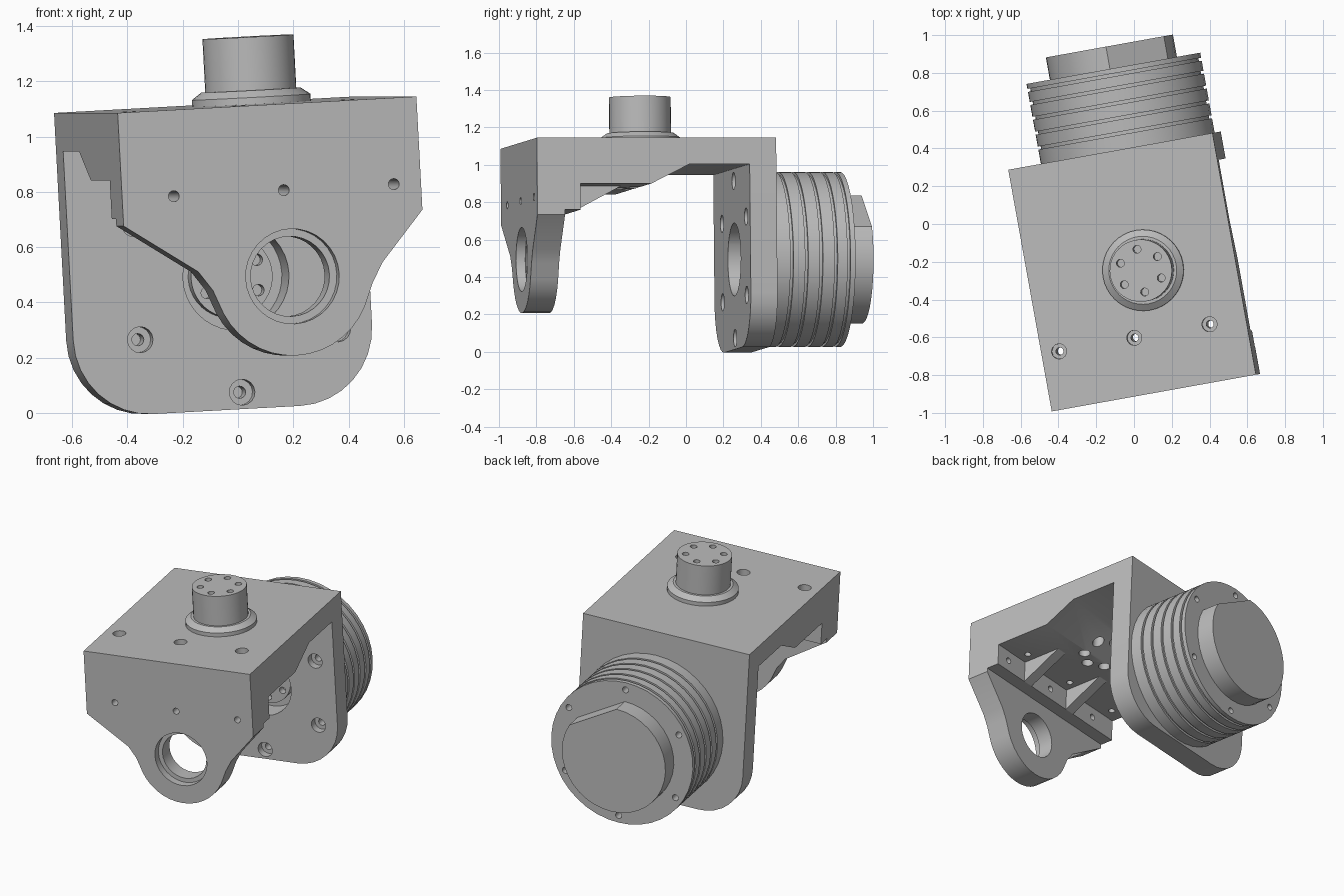
import bpy, bmesh, math
from math import cos, sin, radians
from mathutils import Matrix, Vector

old = bpy.data.objects.get("Cube")
if old:
    bpy.data.objects.remove(old, do_unlink=True)

# Whole assembly is turned about z and rolled slightly; parts use a local frame
# with its origin at the top front edge (x across, y back, z up).
FRAME = (Matrix.Translation((0.105, -0.895, 1.115))
         @ Matrix.Rotation(radians(10.2), 4, 'Z') @ Matrix.Rotation(radians(-3.1), 4, 'Y'))
CX, CZ = 0.06, -0.625      # pivot axis
HALF = 0.55                # half width of the bracket
HUB_Y = 0.65               # top hub position

metal = bpy.data.materials.new("machined grey")
GREY = (0.5, 0.5, 0.5, 1)
metal.use_nodes = True
metal.diffuse_color = GREY
metal.node_tree.nodes["Principled BSDF"].inputs["Base Color"].default_value = GREY


def make(name, bm):
    bmesh.ops.recalc_face_normals(bm, faces=bm.faces)
    mesh = bpy.data.meshes.new(name)
    bm.to_mesh(mesh)
    bm.free()
    mesh.materials.append(metal)
    ob = bpy.data.objects.new(name, mesh)
    bpy.context.scene.collection.objects.link(ob)
    ob.matrix_world = FRAME
    return ob


def extrude(name, points, offset):
    bm = bmesh.new()
    face = bm.faces.new([bm.verts.new(p) for p in points])
    out = bmesh.ops.extrude_face_region(bm, geom=[face])
    verts = [v for v in out["geom"] if isinstance(v, bmesh.types.BMVert)]
    bmesh.ops.translate(bm, verts=verts, vec=offset)
    return make(name, bm)


def spin(bm, profile, base, axis, n=40):
    """Turn a (radius, height) profile around the y or z axis through base."""
    rings = []
    for r, h in profile:
        ring = []
        for i in range(n):
            a = 2 * math.pi * i / n
            p = (r * cos(a), h, r * sin(a)) if axis == 'Y' else (r * cos(a), r * sin(a), h)
            ring.append(bm.verts.new(Vector(base) + Vector(p)))
        rings.append(ring)
    for lo, hi in zip(rings, rings[1:]):
        for i in range(n):
            j = (i + 1) % n
            bm.faces.new((lo[i], lo[j], hi[j], hi[i]))
    bm.faces.new(rings[0])
    bm.faces.new(rings[-1])


def lathe(name, profile, base, axis):
    bm = bmesh.new()
    spin(bm, profile, base, axis)
    return make(name, bm)


def drill(ob, holes):
    """holes: list of (profile, base, axis, sides)."""
    bm = bmesh.new()
    for hole in holes:
        spin(bm, *hole)
    cutter = make("cutter", bm)
    cutter.hide_render = True
    mod = ob.modifiers.new("holes", 'BOOLEAN')
    mod.operation, mod.solver, mod.object = 'DIFFERENCE', 'EXACT', cutter
    bpy.context.view_layer.update()
    result = ob.evaluated_get(bpy.context.evaluated_depsgraph_get())
    ob.data = bpy.data.meshes.new_from_object(result)
    ob.modifiers.clear()
    bpy.data.objects.remove(cutter, do_unlink=True)


def circle(radius, start=30):
    return [(radius * cos(radians(start + 60 * k)), radius * sin(radians(start + 60 * k)))
            for k in range(6)]


def arc(cx, cz, r, a0, a1, steps=14):
    return [(cx + r * cos(radians(a0 + (a1 - a0) * i / steps)),
             cz + r * sin(radians(a0 + (a1 - a0) * i / steps))) for i in range(steps + 1)]


def pin(r, lo, hi):
    return [(r, lo), (r, hi)]


# Top body: stepped underside running to a thick front block
side = [(0, 0), (1.3, 0), (1.3, -.14), (.83, -.14), (.62, -.245), (.235, -.245),
        (.235, -.385), (.15, -.385), (.15, -.41), (0, -.41)]
top_body = extrude("top_body", [(-HALF, y, z) for y, z in side], (2 * HALF, 0, 0))
holes = []
for k in (-1, 0, 1):
    holes.append(([(.02, -.3), (.02, -.05), (.04, -.05), (.04, .05)],
                  (-.05 + .405 * k, .306, 0), 'Z', 16))
    holes.append((pin(.02, -.05, .3), (.045 + .405 * k, 0, -.312), 'Y', 16))
for x, y in circle(.11):
    holes.append((pin(.035, -.4, -.06), (CX + x, HUB_Y + y, 0), 'Z', 16))
drill(top_body, holes)

# Front plate: shoulders narrowing to a round bearing eye
eye = arc(CX, CZ, .287, -25, -155)
outline = ([(HALF, -.41), (CX + .335, -.59), (CX + .295, -.66)] + eye
           + [(CX - .295, -.66), (CX - .345, -.59), (-HALF, -.41)])
front_plate = extrude("front_plate", [(x, 0, z) for x, z in outline], (0, .15, 0))
drill(front_plate, [([(.172, -.05), (.172, .05), (.145, .05), (.145, .25)],
                     (CX, 0, CZ), 'Y', 32)])

# Back plate with rounded lower corners, central bore and bolt holes
r, low = .28, -1.106
outline = ([(-HALF, -.14)] + arc(r - HALF, low + r, r, 180, 270, 8)
           + arc(HALF - r, low + r, r, 270, 360, 8) + [(HALF, -.14)])
back_plate = extrude("back_plate", [(x, 1.155, z) for x, z in outline], (0, .145, 0))
holes = [(pin(.195, -.1, .3), (CX, 1.155, CZ), 'Y', 36)]
for x, z in circle(.42):
    holes.append(([(.047, -.05), (.047, .05), (.022, .05), (.022, .12)],
                  (CX + x, 1.155, CZ + z), 'Y', 16))
drill(back_plate, holes)

# Triangular gussets under the top body
for label, x in (("left", .26), ("right", -.14)):
    extrude(label + "_gusset", [(x - .035, .235, -.385), (x - .035, .5, -.245),
                                (x - .035, .235, -.245)], (.07, 0, 0))

# Top hub with flange and six holes
top_hub = lathe("top_hub", [(.215, -.02), (.215, .025), (.18, .05), (.165, .05), (.165, .243)],
                (CX, HUB_Y, 0), 'Z')
drill(top_hub, [(pin(.021, .14, .3), (CX + x, HUB_Y + y, 0), 'Z', 16) for x, y in circle(.115)])

# Drive hub recessed in the back bore
drive_hub = lathe("drive_hub", pin(.15, 1.24, 1.31), (CX, 0, CZ), 'Y')
drill(drive_hub, [(pin(.021, 1.2, 1.29), (CX + x, 0, CZ + z), 'Y', 16) for x, z in circle(.11)])

# Motor housing with cooling grooves and end bolts
R = .468
profile = [(R, 1.3)]
for y in (1.385, 1.465, 1.545, 1.625, 1.695):
    profile += [(R, y - .008), (R - .015, y - .008), (R - .015, y + .008), (R, y + .008)]
profile.append((R, 1.73))
motor = lathe("motor_housing", profile, (CX, 0, CZ), 'Y')
drill(motor, [(pin(.02, 1.66, 1.8), (CX + x, 0, CZ + z), 'Y', 16) for x, z in circle(.42)])

# End cap: round with one flat cut on the upper left
cap = arc(CX, CZ, .342, 90, 388, 30)
extrude("end_cap", [(x, 1.72, z) for x, z in cap], (0, .13, 0))

# Smooth round walls, keep machined edges crisp
bpy.ops.object.select_all(action='DESELECT')
for ob in bpy.context.scene.objects:
    if ob.type == 'MESH':
        ob.select_set(True)
        bpy.context.view_layer.objects.active = ob
bpy.ops.object.shade_smooth_by_angle(angle=radians(30))
